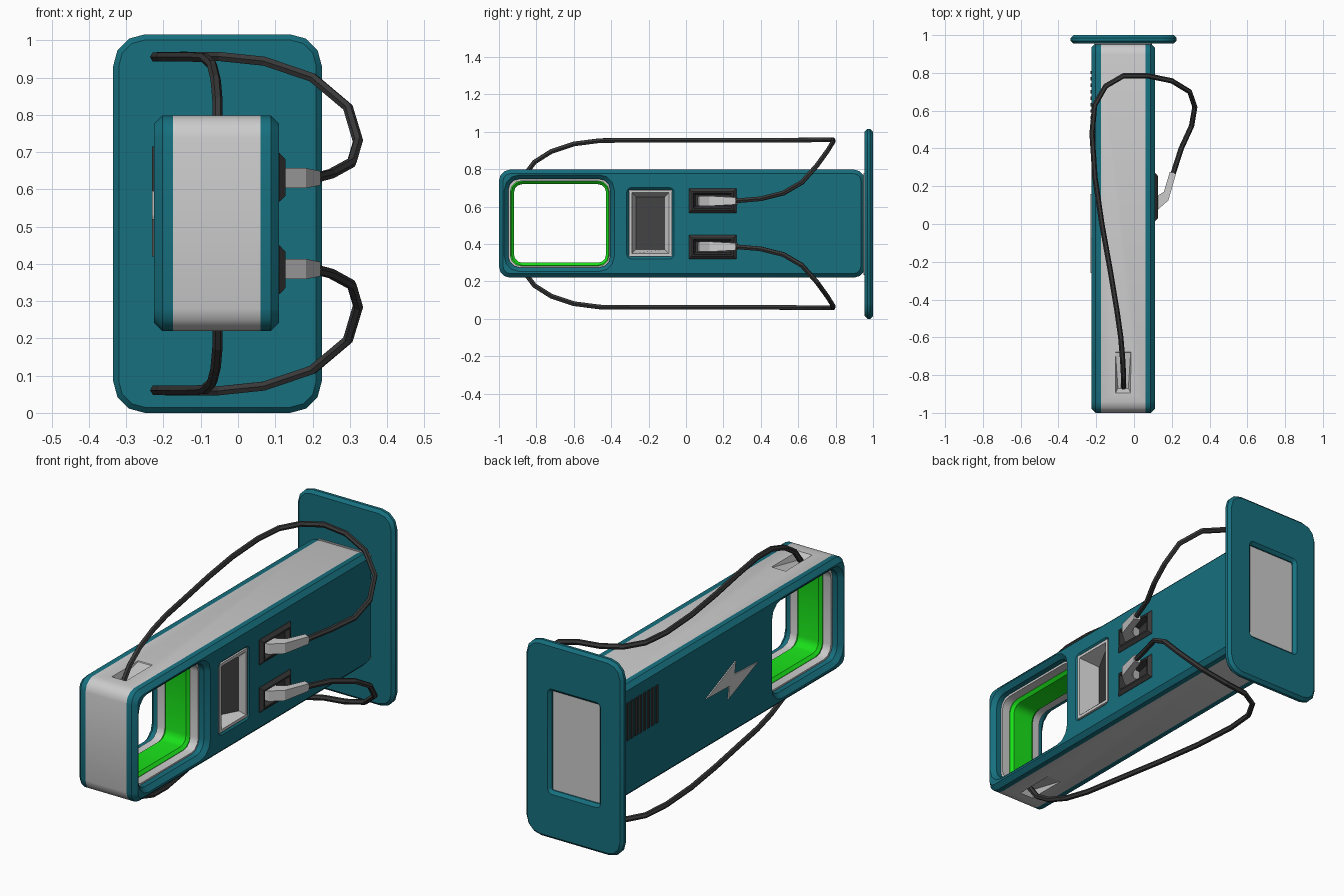
import bpy, bmesh, math

if "Cube" in bpy.data.objects:
    bpy.data.objects.remove(bpy.data.objects["Cube"])

MID = 0.508  # mirror height for the twin cables, plugs and sockets


def material(name, r, g, b):
    m = bpy.data.materials.new(name)
    m.diffuse_color = (r, g, b, 1)
    m.use_nodes = True
    m.node_tree.nodes["Principled BSDF"].inputs["Base Color"].default_value = m.diffuse_color
    return m


TEAL = material("teal", 0.008, 0.16, 0.21)
GREEN = material("green", 0.01, 0.75, 0.01)
DARK = material("dark", 0.04, 0.04, 0.04)
SCREEN = material("screen", 0.06, 0.06, 0.06)


def finish(bm, name, mat, smooth=False):
    bmesh.ops.recalc_face_normals(bm, faces=bm.faces[:])
    me = bpy.data.meshes.new(name)
    bm.to_mesh(me)
    bm.free()
    ob = bpy.data.objects.new(name, me)
    bpy.context.collection.objects.link(ob)
    if mat:
        me.materials.append(mat)
    if smooth:
        activate(ob)
        bpy.ops.object.shade_smooth_by_angle(angle=math.radians(35))
    return ob


def activate(ob):
    bpy.ops.object.select_all(action='DESELECT')
    ob.select_set(True)
    bpy.context.view_layer.objects.active = ob


def rounded(rect, inset, seg=3):
    u0, u1, v0, v1, r = rect
    pts = []
    for i, (u, v) in enumerate([(u1 - r, v1 - r), (u0 + r, v1 - r), (u0 + r, v0 + r), (u1 - r, v0 + r)]):
        for k in range(seg + 1):
            a = math.pi / 2 * (i + k / seg)
            pts.append((u + (r - inset) * math.cos(a), v + (r - inset) * math.sin(a)))
    return pts


def bridge(bm, rings):
    n = len(rings[0])
    for a, b in zip(rings, rings[1:]):
        for i in range(n):
            bm.faces.new((a[i], a[(i + 1) % n], b[(i + 1) % n], b[i]))


def slab(name, mat, axis, w0, w1, outer, holes=(), c0=0, c1=0):
    """Rounded plate with rounded holes, chamfered at either end."""
    bm = bmesh.new()
    caps = []
    levels = [(w0, c0)] + ([(w0 + c0, 0)] if c0 else []) + ([(w1 - c1, 0)] if c1 else []) + [(w1, c1)]
    for rect, sign in [(outer, 1)] + [(h, -1) for h in holes]:
        rings = []
        for w, c in levels:
            pts = rounded(rect, c * sign)
            rings.append([bm.verts.new((w, u, v) if axis == 'x' else (u, w, v)) for u, v in pts])
        bridge(bm, rings)
        caps.append((rings[0], rings[-1]))
    for end in (0, 1):
        edges = [bm.edges.get((c[end][i - 1], c[end][i])) for c in caps for i in range(len(c[end]))]
        bmesh.ops.triangle_fill(bm, use_beauty=True, edges=edges,
                                normal=(1, 0, 0) if axis == 'x' else (0, 1, 0))
    return finish(bm, name, mat, True)


def loft(name, mat, rings, flip=False, start=True, end=True):
    """Skin through point rings; flip mirrors the part about mid height."""
    bm = bmesh.new()
    rs = [[bm.verts.new((x, y, 2 * MID - z if flip else z)) for x, y, z in r] for r in rings]
    bridge(bm, rs)
    if start:
        bm.faces.new(rs[0])
    if end:
        bm.faces.new(rs[-1])
    return finish(bm, name, mat)


def quad(y0, y1, z0, z1, inset, xa, xb=None):
    """Rectangle in the side plane, x = xa at the low-y end and xb at the other."""
    xb = xa if xb is None else xb
    a, b, c, d = y0 + inset, y1 - inset, z0 + inset, z1 - inset
    return [(xa, a, c), (xb, b, c), (xb, b, d), (xa, a, d)]


# body core, side panels and the green window lining
body = (-1, 0.957, 0.22, 0.798, 0.06)
window = (-0.95, -0.405, 0.275, 0.748, 0.06)
screen_hole = (-0.295, -0.085, 0.342, 0.68, 0.004)
sockets = [(0.04, 0.245, 0.592, 0.672, 0.004), (0.04, 0.245, 0.344, 0.424, 0.004)]
core = slab("body_core", None, 'x', -0.175, 0.06, body,
            [(-0.938, -0.412, 0.283, 0.737, 0.055), screen_hole])
slab("left_panel", TEAL, 'x', -0.225, -0.175, body, [window], c0=0.022)
slab("right_panel", TEAL, 'x', 0.06, 0.11, body, [window, screen_hole] + sockets, c1=0.022)
slab("window_lining", GREEN, 'x', -0.13, 0.015, (-0.95, -0.4, 0.27, 0.75, 0.06),
     [(-0.92, -0.427, 0.3, 0.72, 0.045)], c0=0.014, c1=0.014)

# mounting plate with recessed grey underside panel
slab("base_plate", TEAL, 'y', 0.955, 1.0, (-0.335, 0.225, 0, 1.016, 0.085),
     [(-0.195, 0.08, 0.25, 0.766, 0.01)], c0=0.015, c1=0.015)
slab("base_inset", None, 'y', 0.95, 0.978, (-0.21, 0.095, 0.235, 0.781, 0.01))

# tilted screen in its sloping frame
s = (-0.305, -0.075, 0.333, 0.69)
floor = quad(*s, 0.038, 0.0, 0.085)
loft("screen_frame", None, [quad(*s, 0, 0.09), quad(*s, 0, 0.108), quad(*s, 0.015, 0.108), floor],
     start=False, end=False)
loft("screen", SCREEN, [floor, quad(*s, 0.038, -0.01, 0.075)])

# tapered slots where the cables enter the core
for flip in (False, True):
    cut = loft("slot_cutter", None, [
        [(-0.105, -0.91, 0.82), (-0.01, -0.91, 0.82), (-0.01, -0.66, 0.82), (-0.105, -0.66, 0.82)],
        [(-0.085, -0.87, 0.762), (-0.03, -0.87, 0.762), (-0.018, -0.68, 0.794), (-0.098, -0.68, 0.794)]], flip)
    cut.hide_render = True
    mod = core.modifiers.new("slot", 'BOOLEAN')
    mod.operation = 'DIFFERENCE'
    mod.solver = 'EXACT'
    mod.object = cut
    activate(core)
    bpy.ops.object.modifier_apply(modifier=mod.name)
    bpy.data.objects.remove(cut)


def plug_ring(a, b, h, z=0.63):
    return [(*a, z - h), (*b, z - h), (*b, z + h), (*a, z + h)]


# sockets, plugs and cables, upper and lower
path = [(0.205, 0.26, 0.63), (0.25, 0.4, 0.642), (0.305, 0.52, 0.672), (0.322, 0.62, 0.73), (0.295, 0.7, 0.82),
        (0.2, 0.758, 0.9), (0.07, 0.785, 0.944), (-0.055, 0.785, 0.957), (-0.15, 0.73, 0.957),
        (-0.208, 0.63, 0.956), (-0.222, 0.48, 0.955), (-0.207, 0.25, 0.955), (-0.17, 0, 0.955),
        (-0.125, -0.25, 0.955), (-0.09, -0.46, 0.953), (-0.07, -0.6, 0.935), (-0.06, -0.72, 0.895),
        (-0.055, -0.81, 0.838), (-0.055, -0.865, 0.765)]
for flip, side in ((False, "upper"), (True, "lower")):
    r = (0.015, 0.27, 0.567, 0.697)
    loft(side + "_socket", DARK, [quad(*r, 0, 0.1), quad(*r, 0, 0.112), quad(*r, 0.016, 0.127),
                                  quad(*r, 0.024, 0.127), quad(*r, 0.036, 0.066, 0.105)], flip, start=False)
    loft(side + "_plug", None, [plug_ring((0.075, 0.065), (0.085, 0.145), 0.024),
                                plug_ring((0.125, 0.075), (0.125, 0.15), 0.027),
                                plug_ring((0.182, 0.125), (0.158, 0.17), 0.027),
                                plug_ring((0.222, 0.265), (0.19, 0.277), 0.019)], flip)
    cu = bpy.data.curves.new(side + "_cable", 'CURVE')
    cu.dimensions = '3D'
    cu.bevel_depth = 0.014
    cu.bevel_resolution = 1
    cu.use_fill_caps = True
    sp = cu.splines.new('POLY')
    sp.points.add(len(path) - 1)
    for p, (x, y, z) in zip(sp.points, path):
        p.co = (x, y, 2 * MID - z if flip else z, 1)
    sp.use_smooth = False
    cu.materials.append(DARK)
    cable = bpy.data.objects.new(side + "_cable", cu)
    bpy.context.collection.objects.link(cable)
    activate(cable)
    bpy.ops.object.convert(target='MESH')

# vent slats and bolt symbol on the left side
for i in range(8):
    y = 0.555 + i * 0.034
    loft("vent_slat", DARK, [quad(y, y + 0.018, 0.52, 0.715, 0, x) for x in (-0.22, -0.231)])
bolt = [(-0.26, 0.52), (-0.02, 0.42), (-0.03, 0.485), (0.16, 0.49), (-0.08, 0.595), (-0.07, 0.53)]
loft("bolt_symbol", None, [[(x, y, z) for y, z in bolt] for x in (-0.22, -0.231)])
